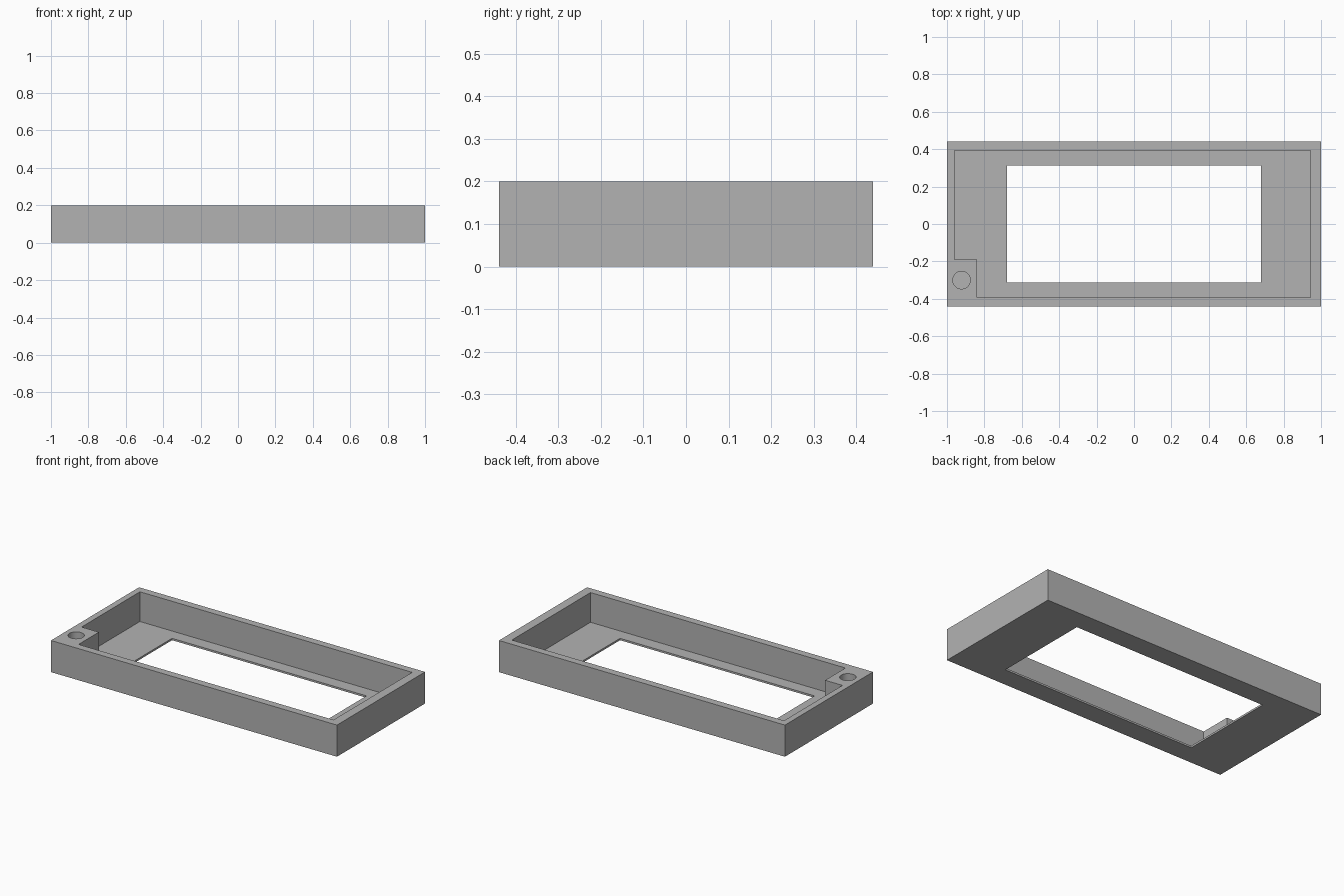
import bpy
import bmesh
import math

cube = bpy.data.objects.get("Cube")
if cube:
    bpy.data.objects.remove(cube, do_unlink=True)

HEIGHT, FLOOR, OVER = 0.2, 0.012, 0.05

# Single flat colour
grey = bpy.data.materials.new("plain grey")
grey.use_nodes = True
colour = (0.45, 0.45, 0.45, 1)
grey.diffuse_color = colour
grey.node_tree.nodes["Principled BSDF"].inputs["Base Color"].default_value = colour


def prism(name, outline, bottom, top):
    """Extrude a counter-clockwise outline from bottom to top."""
    bm = bmesh.new()
    face = bm.faces.new([bm.verts.new((x, y, bottom)) for x, y in outline])
    new = bmesh.ops.extrude_face_region(bm, geom=[face])["geom"]
    verts = [v for v in new if isinstance(v, bmesh.types.BMVert)]
    bmesh.ops.translate(bm, verts=verts, vec=(0, 0, top - bottom))
    bmesh.ops.recalc_face_normals(bm, faces=bm.faces)
    mesh = bpy.data.meshes.new(name)
    bm.to_mesh(mesh)
    bm.free()
    mesh.materials.append(grey)
    obj = bpy.data.objects.new(name, mesh)
    bpy.context.collection.objects.link(obj)
    return obj


def rectangle(x, y):
    return [(-x, -y), (x, -y), (x, y), (-x, y)]


def circle(cx, cy, r, sides=48):
    angles = [math.tau * i / sides for i in range(sides)]
    return [(cx + r * math.cos(a), cy + r * math.sin(a)) for a in angles]


# Outer block of the tray
tray = prism("frame_tray", rectangle(1, 0.44), 0, HEIGHT)

# Recess leaving a solid corner post, plus the window and the post's blind hole
recess = [(-0.84, -0.393), (0.943, -0.393), (0.943, 0.393),
          (-0.961, 0.393), (-0.961, -0.19), (-0.84, -0.19)]
cutters = [
    prism("recess_cutter", recess, FLOOR, HEIGHT + OVER),
    prism("window_cutter", rectangle(0.68, 0.312), -OVER, HEIGHT + OVER),
    prism("post_hole_cutter", circle(-0.922, -0.3, 0.047), FLOOR, HEIGHT + OVER),
]

bpy.context.view_layer.objects.active = tray
for cutter in cutters:
    cutter.hide_render = True
    mod = tray.modifiers.new(cutter.name, "BOOLEAN")
    mod.operation = "DIFFERENCE"
    mod.solver = "EXACT"
    mod.object = cutter
    bpy.ops.object.modifier_apply(modifier=mod.name)
    bpy.data.objects.remove(cutter, do_unlink=True)

# Smooth only the round hole wall
bpy.ops.object.select_all(action="DESELECT")
tray.select_set(True)
bpy.ops.object.shade_smooth_by_angle(angle=math.radians(30))
